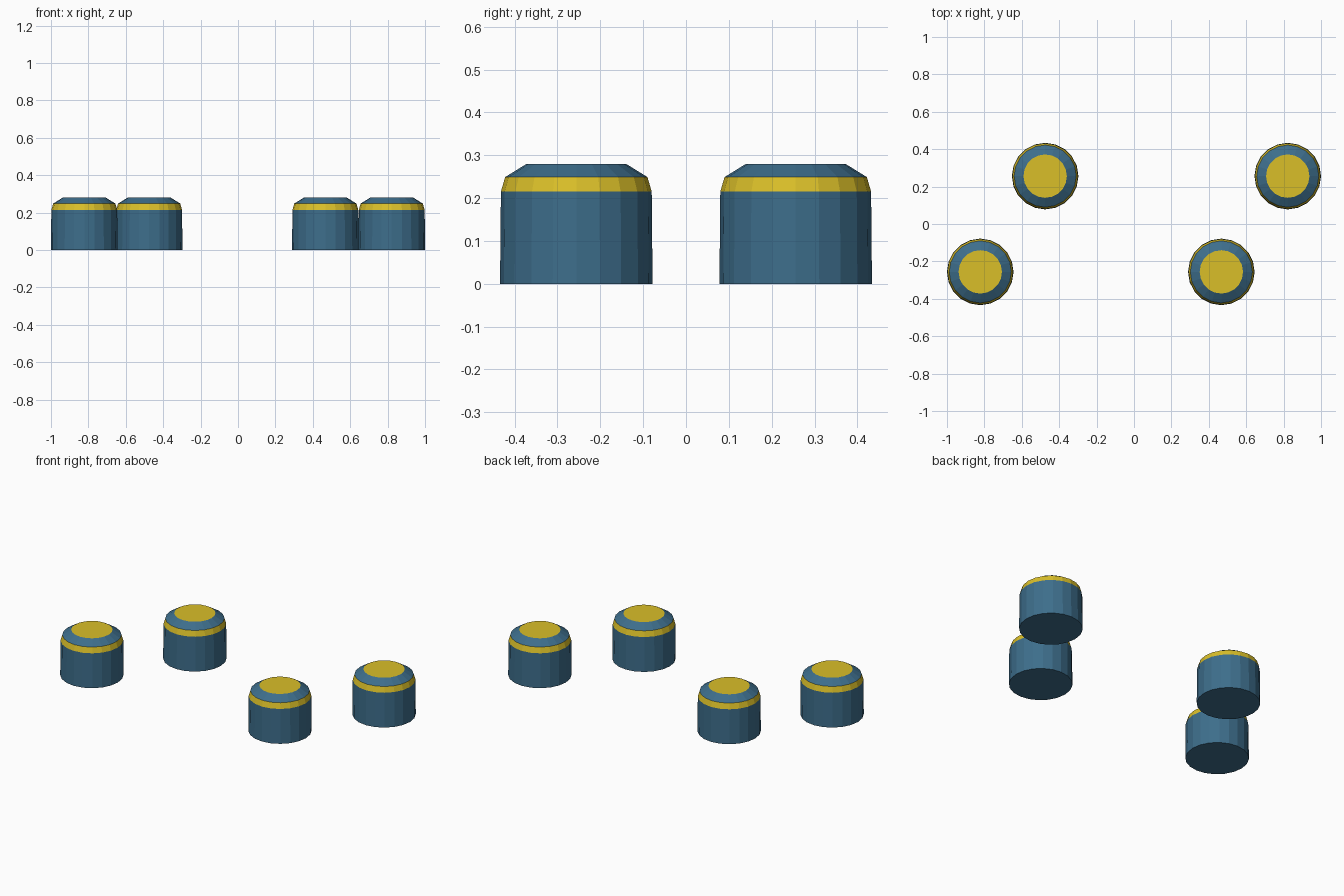
import bpy, bmesh, math

if "Cube" in bpy.data.objects:
    bpy.data.objects.remove(bpy.data.objects["Cube"])


def material(name, rgb):
    m = bpy.data.materials.new(name)
    m.diffuse_color = (*rgb, 1)
    m.use_nodes = True
    m.node_tree.nodes["Principled BSDF"].inputs["Base Color"].default_value = m.diffuse_color
    return m


blue = material("steel blue", (0.047, 0.155, 0.26))
yellow = material("mustard yellow", (0.70, 0.52, 0.022))

SIDES = 20
# radius, height from the base to the top rim
PROFILE = [(0.178, 0.0), (0.176, 0.215), (0.166, 0.249), (0.116, 0.28)]


def foot(name, x, y):
    """Tapered cap: blue body, yellow band, blue bevel, yellow top."""
    bm = bmesh.new()
    rings = [[bm.verts.new((r * math.cos(2 * math.pi * i / SIDES),
                            r * math.sin(2 * math.pi * i / SIDES), z))
              for i in range(SIDES)] for r, z in PROFILE]
    bm.faces.new(rings[0][::-1])                      # base
    for k, (lo, hi) in enumerate(zip(rings, rings[1:])):
        for i in range(SIDES):
            j = (i + 1) % SIDES
            f = bm.faces.new((lo[i], lo[j], hi[j], hi[i]))
            f.material_index = 1 if k == 1 else 0     # yellow band
    bm.faces.new(rings[-1]).material_index = 1        # yellow top
    me = bpy.data.meshes.new(name)
    bm.to_mesh(me)
    bm.free()
    me.materials.append(blue)
    me.materials.append(yellow)
    ob = bpy.data.objects.new(name, me)
    ob.location = (x, y, 0)
    bpy.context.collection.objects.link(ob)


# Two staggered rows
foot("front_left_foot", -0.822, -0.256)
foot("front_right_foot", 0.467, -0.256)
foot("back_left_foot", -0.475, 0.256)
foot("back_right_foot", 0.822, 0.256)
